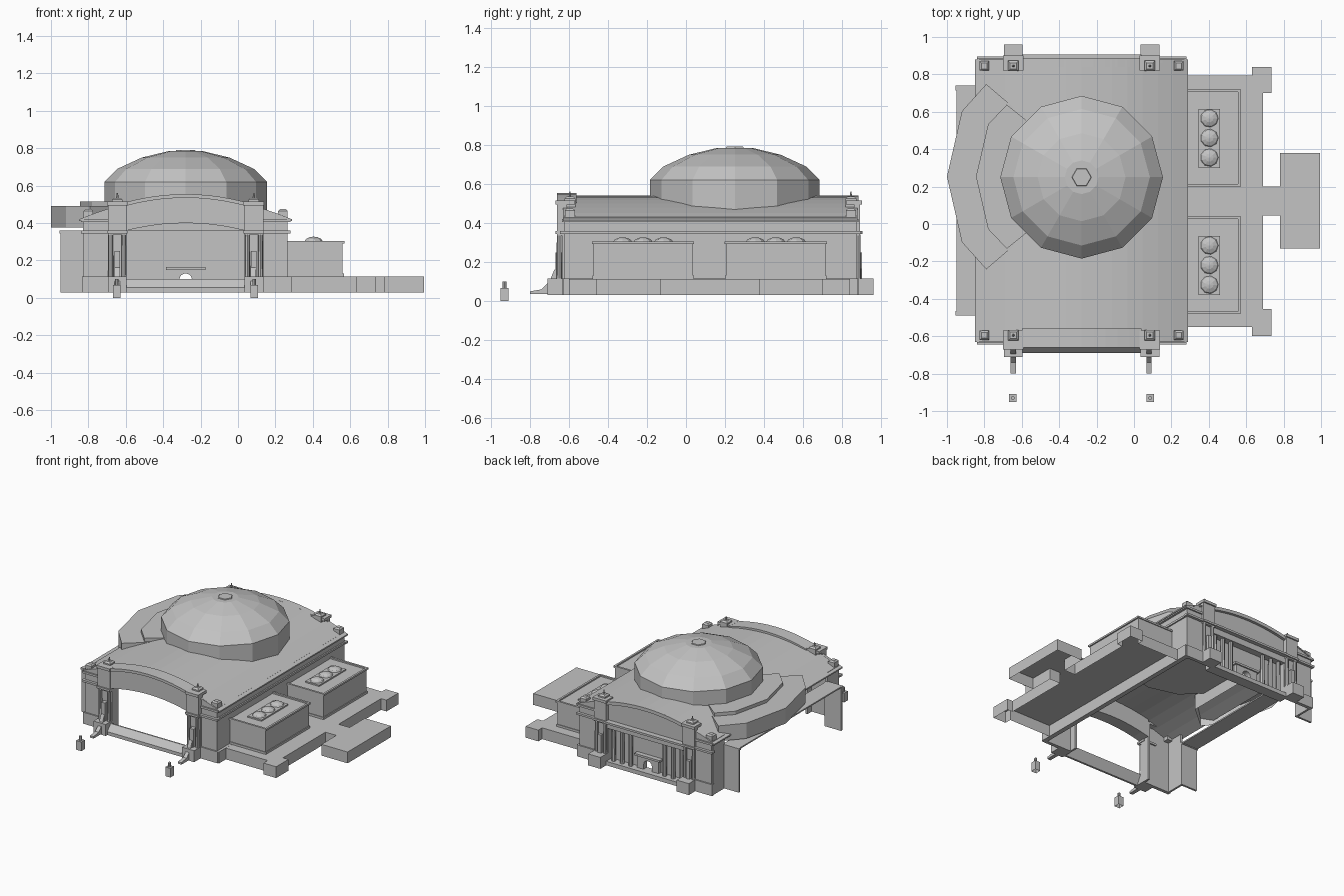
import bpy, bmesh, math

if "Cube" in bpy.data.objects:
    bpy.data.objects.remove(bpy.data.objects["Cube"])

stone = bpy.data.materials.new("stone_grey")
stone.use_nodes = True
GREY = (0.55, 0.55, 0.55, 1)
stone.diffuse_color = GREY
stone.node_tree.nodes["Principled BSDF"].inputs["Base Color"].default_value = GREY

CX, CY = -0.28, 0.125          # hall centre lines


def finish(name, bm):
    mesh = bpy.data.meshes.new(name)
    bm.to_mesh(mesh)
    bm.free()
    mesh.materials.append(stone)
    obj = bpy.data.objects.new(name, mesh)
    bpy.context.collection.objects.link(obj)
    return obj


def prism(name, pts, lo, hi, axis, hollow=False):
    """Extrude a closed outline along the given axis; hollow leaves the low end open."""
    place = {"x": lambda p, t: (t, p[0], p[1]),
             "y": lambda p, t: (p[0], t, p[1]),
             "z": lambda p, t: (p[0], p[1], t)}[axis]
    bm = bmesh.new()
    a = [bm.verts.new(place(p, lo)) for p in pts]
    b = [bm.verts.new(place(p, hi)) for p in pts]
    bottom = bm.faces.new(a)
    bm.faces.new(b)
    for i in range(len(a)):
        j = (i + 1) % len(a)
        bm.faces.new((a[i], a[j], b[j], b[i]))
    bmesh.ops.recalc_face_normals(bm, faces=bm.faces)
    if hollow:
        bm.faces.remove(bottom)
    return finish(name, bm)


def box(name, x0, x1, y0, y1, z0, z1, hollow=False):
    return prism(name, [(x0, y0), (x1, y0), (x1, y1), (x0, y1)], z0, z1, "z", hollow)


def lathe(name, x, y, profile, sides, turn=0.0):
    bm = bmesh.new()
    rings = [[bm.verts.new((x + r * math.cos(turn + math.tau * k / sides),
                            y + r * math.sin(turn + math.tau * k / sides), z))
              for k in range(sides)] for r, z in profile]
    for a, b in zip(rings, rings[1:]):
        for k in range(sides):
            j = (k + 1) % sides
            bm.faces.new((a[k], a[j], b[j], b[k]))
    bm.faces.new(rings[0])
    bm.faces.new(rings[-1])
    bmesh.ops.recalc_face_normals(bm, faces=bm.faces)
    return finish(name, bm)


def arc(peak, bend=0.37):
    return lambda x: peak - bend * (x - CX) ** 2


def band(name, x0, x1, y0, y1, top, bottom, steps=10):
    """Wall or sheet whose top and bottom follow curves over x."""
    xs = [x0 + (x1 - x0) * i / steps for i in range(steps + 1)]
    pts = [(x, bottom(x)) for x in xs] + [(x, top(x)) for x in reversed(xs)]
    return prism(name, pts, *sorted((y0, y1)), "y")


def flat(z):
    return lambda x: z


# Barrel roof
roof = arc(0.54)
band("roof", -0.85, 0.29, -0.63, 0.88, roof, arc(0.53), 14)

# Side wall with plinth, cornice and eave
box("left_wall", 0.25, 0.265, -0.62, 0.87, 0.03, 0.43)
box("left_wall_cornice", 0.255, 0.275, -0.64, 0.89, 0.345, 0.36)
box("left_wall_plinth", 0.255, 0.285, -0.63, 0.88, 0.03, 0.115)
box("left_eave", 0.26, 0.28, -0.62, 0.87, 0.405, 0.42)

# Ledge over the open side
box("right_ledge", -0.95, -0.82, -0.48, 0.72, 0.35, 0.36)

# Dome on a twelve-sided drum
lathe("dome", CX, 0.25, [(0.435, 0.46), (0.435, 0.62), (0.365, 0.69),
                         (0.235, 0.75), (0.09, 0.785)], 12)
lathe("dome_cap", CX, 0.25, [(0.055, 0.78), (0.05, 0.791)], 6)

# Stepped apse on the open side, open underneath
for name, reach, z0, z1 in (
        ("apse_lower", [(-0.62, 0.35), (-0.79, 0.495), (-0.92, 0.35), (-1.0, 0)], 0.375, 0.49),
        ("apse_upper", [(-0.5, 0.24), (-0.68, 0.385), (-0.78, 0.28), (-0.845, 0)], 0.485, 0.515)):
    outline = [(x, 0.253 + d) for x, d in reach]
    outline += [(x, 0.253 - d) for x, d in reversed(reach)][1 - len(reach):]
    prism(name, outline, z0, z1, "z", hollow=True)

# Front and back ends share corners, piers and finials
for end, depth in (("front", -0.66), ("back", -0.642)):
    def Y(y):
        return y if end == "front" else 2 * CY - y

    def ebox(name, x0, x1, y0, y1, z0, z1):
        return box(end + "_" + name, x0, x1, *sorted((Y(y0), Y(y1))), z0, z1)

    # Return walls at the open side
    ebox("return_wall", -0.83, -0.815, -0.62, -0.48, 0.03, 0.43)
    ebox("return_wing", -0.95, -0.815, -0.485, -0.47, 0.03, 0.36)
    ebox("return_wing_cornice", -0.955, -0.815, -0.49, -0.465, 0.345, 0.36)

    for s, side in ((-1, "right"), (1, "left")):
        def part(name, d0, d1, y0, y1, z0, z1):
            xs = sorted((CX + s * d0, CX + s * d1))
            return ebox(side + "_" + name, *xs, y0, y1, z0, z1)

        # Corner wall, stepped mouldings and reveal
        xs = sorted((CX + s * 0.32, CX + s * 0.545))
        band(end + "_" + side + "_corner", *xs, Y(-0.625), Y(-0.61), roof, flat(0.03), 4)
        part("corner_plinth", 0.41, 0.555, -0.635, -0.61, 0.03, 0.115)
        part("corner_cornice", 0.41, 0.56, -0.645, -0.61, 0.345, 0.36)
        part("corner_eave", 0.41, 0.56, -0.635, -0.61, 0.405, 0.42)
        part("reveal", 0.315, 0.33, -0.62, -0.56, 0.03, 0.48)

        # Projecting pier: base, twin columns, entablature and cap
        part("pier_base", 0.315, 0.415, -0.71, -0.61, 0.03, 0.115)
        part("pier_back", 0.315, 0.415, depth + 0.025, -0.61, 0.03, 0.50)
        for d in (0.33, 0.40):
            lathe(end + "_pier_column", CX + s * d, Y(depth + 0.01),
                  [(0.014, 0.115), (0.012, 0.34)], 8)
        part("pier_entablature", 0.315, 0.415, depth, -0.61, 0.335, 0.50)
        part("pier_cornice", 0.31, 0.42, depth - 0.01, -0.60, 0.345, 0.36)
        part("pier_top", 0.31, 0.42, depth - 0.01, -0.57, 0.495, 0.515)
        part("pier_figure", 0.35, 0.38, depth - 0.01, -0.63, 0.115, 0.25)

        # Roof finials
        for d, z, r in ((0.365, 0.50, 0.04), (0.52, 0.44, 0.036)):
            x, y = CX + s * d, Y(-0.595)
            lathe("finial_base", x, y, [(r, z - 0.03), (r, z + 0.025),
                                        (r * 0.6, z + 0.035)], 4, math.pi / 4)
            if d < 0.5:
                lathe("finial_spike", x, y, [(0.008, z + 0.03), (0.003, z + 0.062)], 6)

# Front gable parapet over a wide shallow arch, with a sloped sill below
band("front_gable", -0.60, 0.04, -0.65, -0.56, arc(0.555, 0.42), arc(0.40, 0.4))
band("front_gable_moulding", -0.60, 0.04, -0.66, -0.64, arc(0.555, 0.42), arc(0.535, 0.42))
prism("front_sill", [(-0.69, 0.03), (-0.69, 0.055), (-0.65, 0.10),
                     (-0.64, 0.10), (-0.675, 0.03)], -0.60, 0.04, "x")

# Back attic, level with the roof
band("back_attic", -0.60, 0.04, 0.84, 0.865, arc(0.54), flat(0.34))
band("back_attic_moulding", -0.60, 0.04, 0.86, 0.885, arc(0.54), arc(0.515))
box("back_step", -0.60, 0.04, 0.81, 0.89, 0.03, 0.06)

# Stair scrolls and free-standing lamp posts
for x in (-0.645, 0.08):
    prism("stair_scroll", [(-0.80, 0.035), (-0.80, 0.05), (-0.74, 0.06), (-0.70, 0.10),
                           (-0.675, 0.16), (-0.66, 0.17), (-0.66, 0.035)],
          x - 0.014, x + 0.014, "x")
for x in (-0.648, 0.087):
    box("post_block", x - 0.021, x + 0.021, -0.951, -0.909, 0, 0.068, hollow=True)
    lathe("post_stub", x, -0.93, [(0.01, 0.065), (0.01, 0.1)], 8)

# Back wall around an arched door
box("back_wall_left", -0.245, 0.04, 0.81, 0.825, 0.05, 0.36)
box("back_wall_right", -0.60, -0.315, 0.81, 0.825, 0.05, 0.36)
arch = lambda x: 0.095 + math.sqrt(max(0, 0.035 ** 2 - (x - CX) ** 2))
band("back_wall_over_door", -0.315, -0.245, 0.81, 0.825, flat(0.36), arch, 12)
for x0, x1 in ((-0.37, -0.315), (-0.245, -0.19)):
    box("door_jamb", x0, x1, 0.825, 0.85, 0.05, 0.15)
band("door_arch", -0.315, -0.245, 0.825, 0.85, flat(0.15), arch, 12)
box("door_cornice", -0.385, -0.175, 0.80, 0.86, 0.15, 0.165)
for d in (0.14, 0.21, 0.28):
    for s in (-1, 1):
        lathe("portico_column", CX + s * d, 0.85, [(0.016, 0.05), (0.014, 0.34)], 8)
box("portico_frieze", -0.60, 0.04, 0.81, 0.875, 0.30, 0.345)
box("portico_cornice", -0.60, 0.04, 0.82, 0.905, 0.345, 0.36)

# Terrace with corner blocks, link and landing, open underneath
prism("terrace", [(0.28, -0.55), (0.63, -0.55), (0.63, -0.60), (0.735, -0.60),
                  (0.735, -0.455), (0.69, -0.455), (0.69, 0.045), (0.78, 0.045),
                  (0.78, -0.13), (0.995, -0.13), (0.995, 0.38), (0.78, 0.38),
                  (0.78, 0.20), (0.69, 0.20), (0.69, 0.70), (0.735, 0.70),
                  (0.735, 0.84), (0.63, 0.84), (0.63, 0.795), (0.28, 0.795)],
      0.03, 0.114, "z", hollow=True)

# Side pavilions with raised rims and bubble skylights
for y in (-0.22, 0.46):
    box("pavilion", 0.26, 0.56, y - 0.255, y + 0.255, 0.114, 0.295)
    box("pavilion_base", 0.26, 0.566, y - 0.26, y + 0.26, 0.114, 0.13)
    box("pavilion_rim", 0.555, 0.57, y - 0.262, y + 0.262, 0.292, 0.305)
    for s in (-1, 1):
        edge = sorted((y + s * 0.247, y + s * 0.262))
        box("pavilion_rim", 0.26, 0.57, *edge, 0.292, 0.305)
    box("skylight_plate", 0.345, 0.46, y - 0.16, y + 0.155, 0.29, 0.305)
    for k in (-1, 0, 1):
        lathe("skylight", 0.403, y + k * 0.105, [(0.05, 0.302), (0.042, 0.315),
                                                 (0.022, 0.324), (0.004, 0.327)], 9)
